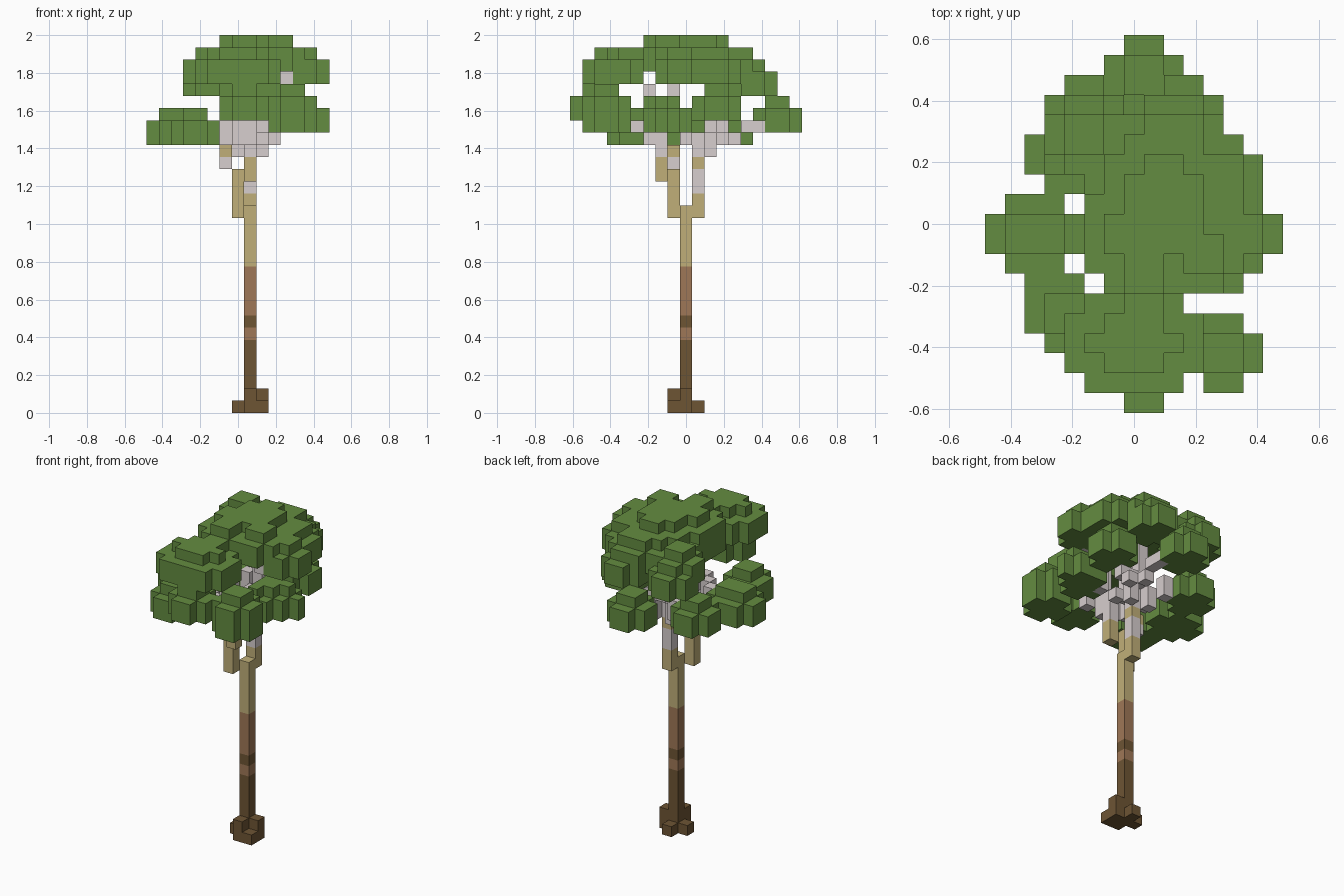
import bpy
import bmesh
from mathutils import Vector

default_cube = bpy.data.objects.get("Cube")
if default_cube:
    bpy.data.objects.remove(default_cube, do_unlink=True)

# The tree is built of small blocks on a regular grid
BLOCK = 2 / 31
ORIGIN = Vector((-7.5, -9.5, 0)) * BLOCK
SIDES = [Vector(d) for d in ((1, 0, 0), (-1, 0, 0), (0, 1, 0),
                             (0, -1, 0), (0, 0, 1), (0, 0, -1))]


def make_material(name, colour):
    material = bpy.data.materials.new(name)
    material.use_nodes = True
    rgba = (*colour, 1)
    material.diffuse_color = rgba
    shader = material.node_tree.nodes["Principled BSDF"]
    shader.inputs["Base Color"].default_value = rgba
    shader.inputs["Roughness"].default_value = 0.9
    return material


leaf_green = make_material("leaf green", (0.127, 0.262, 0.052))
pale_bark = make_material("pale bark", (0.68, 0.62, 0.62))
tan_bark = make_material("tan bark", (0.53, 0.43, 0.19))
mid_bark = make_material("mid brown bark", (0.345, 0.185, 0.095))
dark_bark = make_material("dark brown bark", (0.155, 0.09, 0.034))


def build_blocks(name, cells, material):
    """Make one mesh from the outer faces of a set of grid cells."""
    bm = bmesh.new()
    for cell in sorted(cells):
        centre = Vector(cell) + Vector((0.5, 0.5, 0.5))
        for side in SIDES:
            if tuple(int(c + s) for c, s in zip(cell, side)) in cells:
                continue
            u = Vector((side.y, side.z, side.x))
            v = side.cross(u)
            corners = [centre + (side + a) / 2
                       for a in (u + v, v - u, -u - v, u - v)]
            bm.faces.new([bm.verts.new(ORIGIN + c * BLOCK) for c in corners])
    bmesh.ops.remove_doubles(bm, verts=bm.verts, dist=BLOCK / 100)
    bmesh.ops.dissolve_limit(bm, angle_limit=0.01, verts=bm.verts, edges=bm.edges)
    mesh = bpy.data.meshes.new(name)
    bm.to_mesh(mesh)
    bm.free()
    mesh.materials.append(material)
    obj = bpy.data.objects.new(name, mesh)
    bpy.context.collection.objects.link(obj)
    return obj


def column(x, y, low, high):
    return {(x, y, z) for z in range(low, high + 1)}


def disc(x, y, width, depth, z, cut=1):
    """A flat layer of cells with its corners stepped off."""
    return {(x + a, y + b, z) for a in range(width) for b in range(depth)
            if min(a, width - 1 - a) + min(b, depth - 1 - b) >= cut}


def clump(x, y, width, depth, z, cut=1):
    """Two equal layers with a smaller cap on top."""
    cap_cut = cut if width > 5 else 0
    return (disc(x, y, width, depth, z, cut) | disc(x, y, width, depth, z + 1, cut)
            | disc(x + 1, y + 1, width - 2, depth - 2, z + 2, cap_cut))


# Trunk, banded by height, with its root flare
TX, TY = 8, 9
roots = (column(TX, TY - 1, 0, 1) | column(TX + 1, TY, 0, 1)
         | {(TX + 1, TY - 1, 0), (TX - 1, TY, 0), (TX, TY + 1, 0)})
build_blocks("trunk_base", roots | column(TX, TY, 0, 5), dark_bark)
build_blocks("trunk_lower_band", column(TX, TY, 6, 6), mid_bark)
build_blocks("trunk_dark_band", column(TX, TY, 7, 7), dark_bark)
build_blocks("trunk_middle", column(TX, TY, 8, 11), mid_bark)
build_blocks("trunk_upper", column(TX, TY, 12, 16), tan_bark)

# Forked limbs below the crown
build_blocks("front_limb", column(7, 8, 16, 19) | column(8, 7, 19, 20), tan_bark)
build_blocks("side_limb", column(6, 8, 21, 21), tan_bark)
build_blocks("back_limb_lower", column(8, 10, 16, 17), tan_bark)
build_blocks("back_limb_upper", column(8, 10, 20, 20), tan_bark)
build_blocks("limb_patches", column(6, 8, 20, 20) | column(8, 10, 18, 19), pale_bark)

# Pale branches inside the crown
front_branches = (column(8, 7, 21, 23) | column(8, 6, 22, 26) | column(9, 5, 23, 23)
                  | column(7, 6, 22, 23))
middle_branches = (column(6, 7, 22, 23) | column(7, 8, 23, 27) | column(5, 8, 23, 23)
                   | column(10, 8, 23, 24) | column(11, 7, 27, 27))
back_branches = (column(8, 10, 21, 22) | column(9, 11, 21, 23) | column(7, 11, 21, 22)
                 | column(10, 12, 22, 22) | column(9, 13, 22, 22) | column(6, 12, 22, 23)
                 | column(9, 14, 23, 23) | column(9, 15, 23, 23) | column(8, 11, 23, 27)
                 | column(9, 9, 22, 22) | column(10, 11, 23, 23))
build_blocks("front_branches", front_branches, pale_bark)
build_blocks("middle_branches", middle_branches, pale_bark)
build_blocks("back_branches", back_branches, pale_bark)

# Lower ring of foliage: x, y, width, depth, base layer
lower_clumps = {
    "side": (0, 7, 5, 4, 22),
    "side_back": (2, 11, 4, 4, 22),
    "side_front": (2, 3, 4, 4, 22),
    "side_front_inner": (2, 4, 3, 3, 22, 0),
    "front_corner_base": (10, 1, 4, 4, 23),
    "front_corner": (10, 1, 4, 4, 24),
    "front": (6, 0, 4, 4, 24),
    "far_side": (11, 7, 4, 3, 23),
    "far_side_inner": (10, 6, 4, 4, 23),
    "far_side_back": (10, 10, 4, 4, 24),
    "back": (6, 15, 4, 4, 23),
}
lower = set().union(*(clump(*c) for c in lower_clumps.values()))
build_blocks("lower_foliage", lower | column(11, 6, 25, 25), leaf_green)

# Upper crown of foliage, stepping up to the top
upper_clumps = {
    "back_left": (3, 13, 4, 4, 26),
    "back_left_high": (3, 12, 4, 4, 27),
    "back_right": (8, 13, 4, 4, 26),
    "back_right_high": (7, 11, 5, 5, 27),
    "front": (4, 1, 7, 5, 27),
    "side": (5, 7, 4, 5, 27, 0),
    "far_side": (11, 7, 4, 4, 27),
    "far_side_back": (9, 9, 5, 5, 27),
    "top_back": (6, 7, 6, 7, 28),
    "top_middle": (5, 6, 6, 6, 28),
    "top_front": (6, 5, 4, 5, 28),
    "top_far_side": (9, 6, 4, 4, 28),
}
upper = set().union(*(clump(*c) for c in upper_clumps.values()))
build_blocks("upper_foliage", upper, leaf_green)
